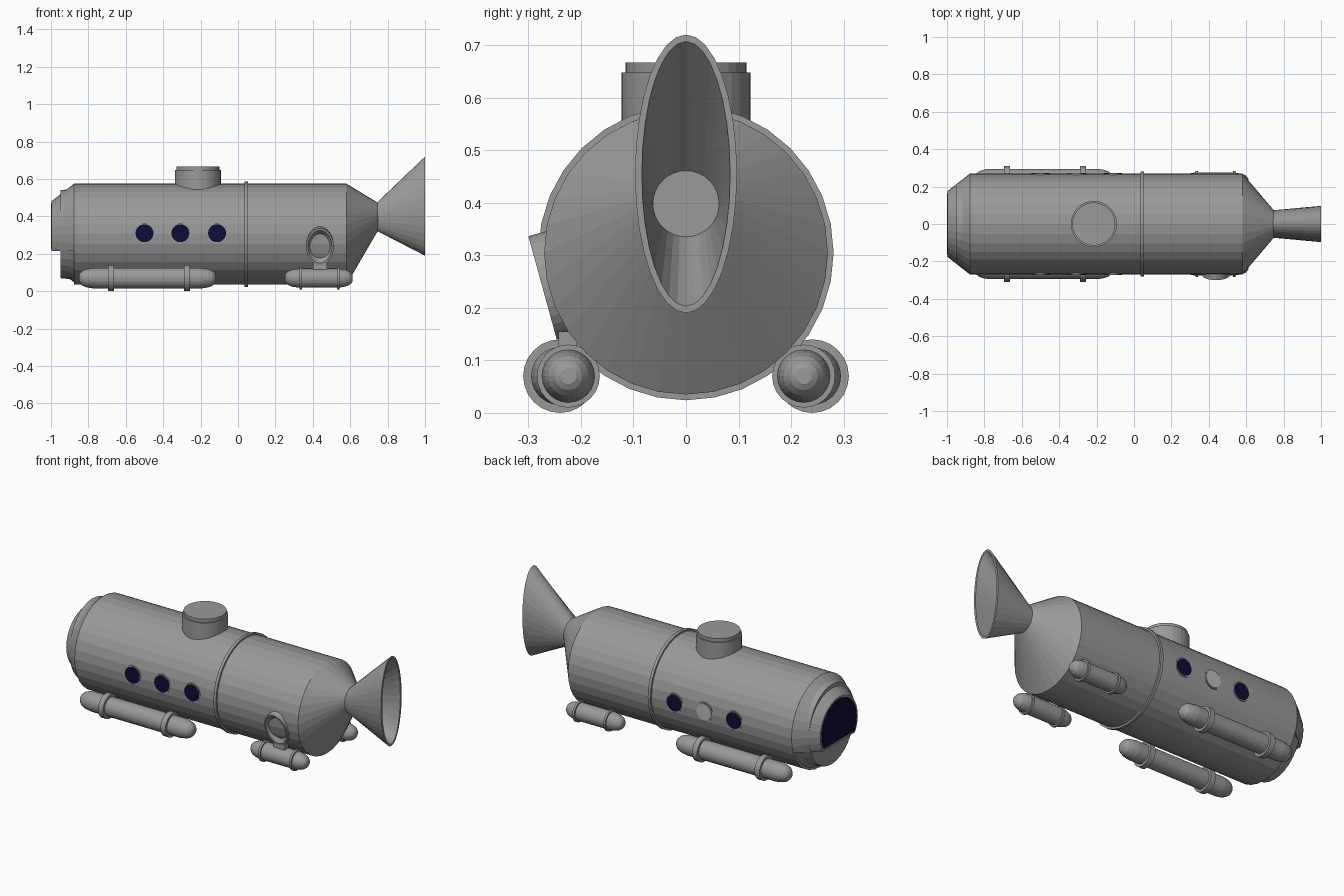
import bpy, bmesh, math
from mathutils import Matrix, Vector

if "Cube" in bpy.data.objects:
    bpy.data.objects.remove(bpy.data.objects["Cube"])


def material(name, col):
    m = bpy.data.materials.new(name)
    m.diffuse_color = (*col, 1)
    m.use_nodes = True
    m.node_tree.nodes["Principled BSDF"].inputs["Base Color"].default_value = m.diffuse_color
    return m


GREY = material("hull_grey", (0.32, 0.32, 0.32))
NAVY = material("dark_navy_glass", (0.004, 0.004, 0.035))
PALE = material("pale_grey", (0.5, 0.5, 0.5))
CZ, R = 0.305, 0.27


def finish(name, bm, mat):
    bmesh.ops.recalc_face_normals(bm, faces=bm.faces)
    me = bpy.data.meshes.new(name)
    bm.to_mesh(me)
    bm.free()
    me.materials.append(mat)
    ob = bpy.data.objects.new(name, me)
    bpy.context.collection.objects.link(ob)
    return ob


def loft(name, stations, mat=GREY, n=32, matrix=None, cut_z=None):
    """Closed skin through elliptical rings (x, half_y, half_z, centre_z)."""
    bm = bmesh.new()
    rings = []
    for x, ry, rz, cz in stations:
        rings.append([bm.verts.new((x, ry * math.sin(2 * math.pi * k / n),
                                    cz - rz * math.cos(2 * math.pi * k / n))) for k in range(n)])
    for a, b in zip(rings, rings[1:]):
        for k in range(n):
            j = (k + 1) % n
            bm.faces.new((a[k], a[j], b[j], b[k]))
    bm.faces.new(rings[0])
    bm.faces.new(rings[-1])
    if cut_z is not None:   # keep only what lies above cut_z
        r = bmesh.ops.bisect_plane(bm, geom=bm.verts[:] + bm.edges[:] + bm.faces[:],
                                   plane_co=(0, 0, cut_z), plane_no=(0, 0, 1), clear_inner=True)
        edges = [e for e in r["geom_cut"] if isinstance(e, bmesh.types.BMEdge)]
        bmesh.ops.holes_fill(bm, edges=edges, sides=0)
    if matrix is not None:
        bm.transform(matrix)
    return finish(name, bm, mat)


def turned(name, profile, mat=GREY, n=32, matrix=None):
    return loft(name, [(x, r, r, 0) for x, r in profile], mat, n, matrix)


def at(x, y, z):
    return Matrix.Translation((x, y, z))


# hull barrel and middle ring
turned("hull", [(-0.877, R), (0.58, R)], matrix=at(0, 0, CZ))
turned("hull_ring", [(0.036, 0.26), (0.036, 0.281), (0.053, 0.281), (0.053, 0.26)],
       matrix=at(0, 0, CZ))

# nose: lower lobe stops short, upper part carries the big window
loft("nose_lower", [(-0.87, 0.262, 0.262, CZ), (-0.90, 0.24, 0.24, CZ), (-0.95, 0.213, 0.235, CZ)],
     cut_z=None).data
bpy.data.objects["nose_lower"].scale = (1, 1, 1)
loft("nose_upper", [(-0.877, R, R, CZ), (-0.998, 0.175, 0.175, CZ)], cut_z=0.214)
loft("nose_window", [(-0.995, 0.164, 0.164, CZ), (-1.0, 0.164, 0.164, CZ)], NAVY, cut_z=0.226)

# tail: skewed cone up to the neck, then a flattened open nozzle
loft("tail_cone", [(0.58, R, R, CZ), (0.748, 0.073, 0.075, 0.398)])
loft("nozzle", [(0.742, 0.073, 0.075, 0.398), (1.0, 0.097, 0.265, 0.455),
                (1.0, 0.084, 0.252, 0.455), (0.755, 0.063, 0.063, 0.398)])

# top hatch
up = Matrix.Rotation(-math.pi / 2, 4, 'Y')
turned("top_hatch", [(0.50, 0.123), (0.648, 0.123), (0.648, 0.115), (0.667, 0.115)],
       matrix=at(-0.215, 0, 0) @ up)

# portholes, three on each side
for side, label in ((-1, "front"), (1, "back")):
    turn = Matrix.Rotation(side * math.pi / 2, 4, 'Z')
    for i, x in enumerate((-0.50, -0.308, -0.112)):
        m = at(x, 0, 0.31) @ turn
        turned(f"porthole_rim_{label}_{i}", [(0.25, 0.055), (0.2705, 0.055), (0.2705, 0.045)],
               n=24, matrix=m)
        glass = PALE if side == 1 and i == 1 else NAVY
        turned(f"porthole_glass_{label}_{i}", [(0.266, 0.048), (0.273, 0.048)], glass, 24, m)

# side tanks with rounded ends and bands, mirrored front to back
def tank(name, x0, x1, y, r, bands, band_r, band_w):
    end = [(0, 0.3), (0.006, 0.52), (0.02, 0.75), (0.042, 0.9), (0.075, 1)]
    prof = [(x0 + d, r * s) for d, s in end] + [(x1 - d, r * s) for d, s in reversed(end)]
    turned(name, prof, n=24, matrix=at(0, y, 0.07))
    for i, bx in enumerate(bands):
        turned(f"{name}_band_{i}", [(bx - band_w / 2, band_r), (bx + band_w / 2, band_r)],
               n=24, matrix=at(0, y, 0.07))


for side, label in ((-1, "front"), (1, "back")):
    tank(f"long_tank_{label}", -0.85, -0.117, side * 0.24, 0.055, (-0.68, -0.273), 0.07, 0.032)
    tank(f"short_tank_{label}", 0.25, 0.613, side * 0.224, 0.051, (0.335, 0.537), 0.06, 0.013)

# leaning oval scoop on the front side, open outward, with its foot
u = Vector((0, -0.265, 0.964))
d = Vector((0, -0.964, -0.265))
lean = Matrix(((0, 1, 0, 0.438), (d.y, 0, u.y, -0.273), (d.z, 0, u.z, 0.238), (0, 0, 0, 1)))
loft("side_scoop", [(-0.045, 0.068, 0.09, 0), (-0.035, 0.074, 0.102, 0), (0, 0.074, 0.102, 0),
                    (0, 0.064, 0.09, 0), (-0.035, 0.035, 0.05, 0)], matrix=lean)
bm = bmesh.new()
bmesh.ops.create_cube(bm, size=1)
bm.transform(at(0.438, -0.225, 0.125) @ Matrix.Diagonal((0.075, 0.035, 0.06, 1)))
finish("scoop_foot", bm, GREY)
